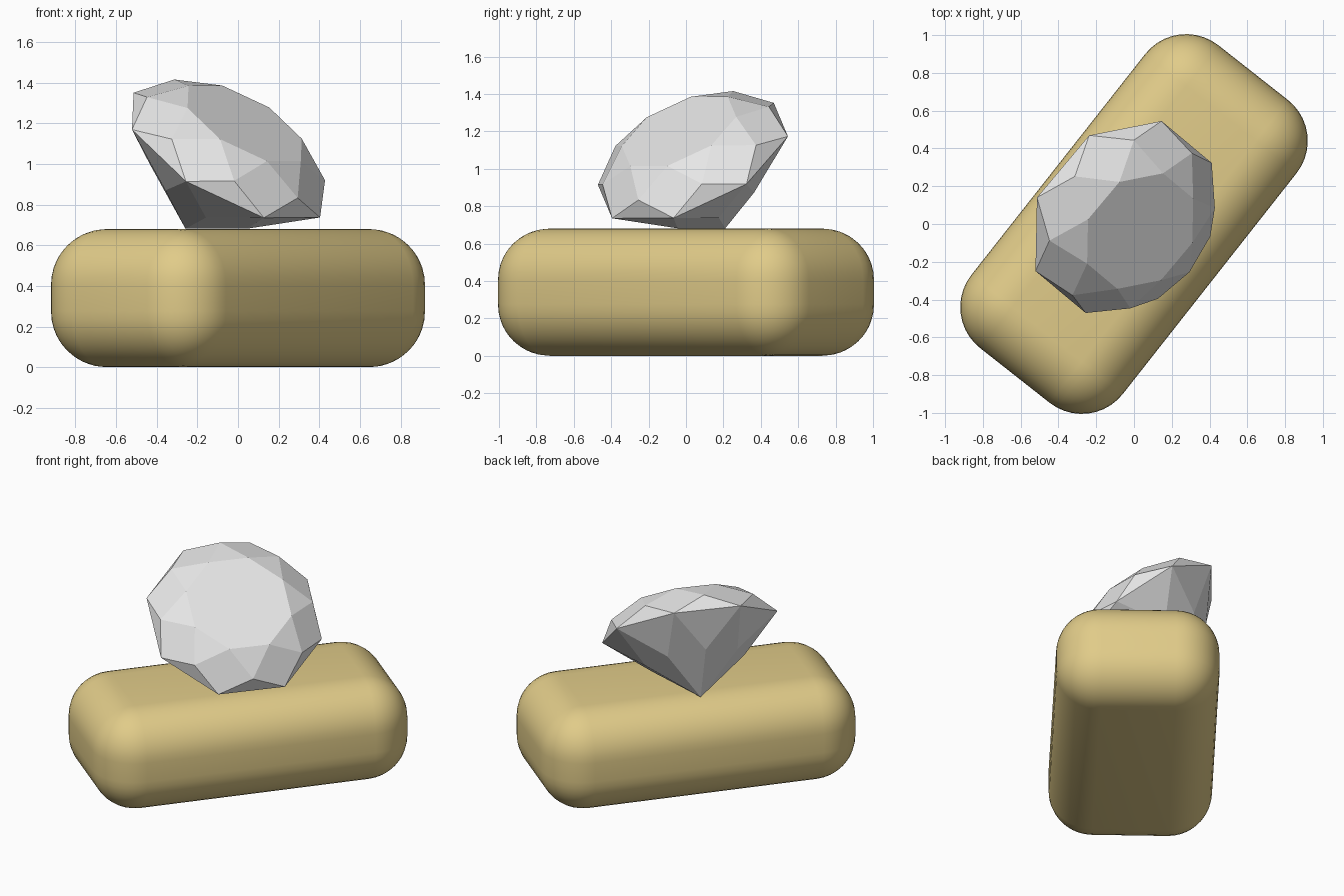
import bpy, bmesh, math
from mathutils import Vector, Matrix

if "Cube" in bpy.data.objects:
    bpy.data.objects.remove(bpy.data.objects["Cube"])


def material(name, rgb):
    m = bpy.data.materials.new(name)
    m.diffuse_color = (*rgb, 1)
    m.use_nodes = True
    m.node_tree.nodes["Principled BSDF"].inputs["Base Color"].default_value = m.diffuse_color
    return m


def add_object(name, bm, mat):
    bmesh.ops.recalc_face_normals(bm, faces=bm.faces)
    mesh = bpy.data.meshes.new(name)
    bm.to_mesh(mesh)
    bm.free()
    mesh.materials.append(mat)
    ob = bpy.data.objects.new(name, mesh)
    bpy.context.collection.objects.link(ob)
    return ob


sand = material("sandy gold", (0.75, 0.60, 0.25))
pale = material("pale grey", (0.8, 0.8, 0.8))

# Rounded bar, turned about the vertical
L, W, H, R = 2.04, 1.02, 0.68, 0.276
bm = bmesh.new()
bmesh.ops.create_cube(bm, size=1)
bmesh.ops.scale(bm, vec=(L, W, H), verts=bm.verts)
bmesh.ops.bevel(bm, geom=bm.edges[:], offset=R, offset_type='OFFSET',
                segments=10, profile=0.5, affect='EDGES', clamp_overlap=True)
for f in bm.faces:
    f.smooth = True
bar = add_object("rounded_bar", bm, sand)
bar.location = (0, 0, H / 2)
bar.rotation_euler.z = math.radians(51.8)

# Brilliant-cut gem: rings of eight, alternately turned half a step
N = 8


def ring(bm, r, z, half):
    return [bm.verts.new((r * math.cos(2 * math.pi * (i + half) / N),
                          r * math.sin(2 * math.pi * (i + half) / N), z))
            for i in range(N)]


bm = bmesh.new()
table = ring(bm, 0.338, 0.194, 0)
crown = ring(bm, 0.491, 0.100, 0.5)
girdle = ring(bm, 0.5615, 0.0, 0)
pavilion = ring(bm, 0.319, -0.2145, 0.5)
tip = bm.verts.new((0, 0, -0.45))
bm.faces.new(table)
for i in range(N):
    j, p = (i + 1) % N, i - 1
    bm.faces.new((table[i], crown[i], table[j]))              # star facet
    bm.faces.new((table[i], crown[p], girdle[i], crown[i]))   # crown kite
    bm.faces.new((crown[i], girdle[i], girdle[j]))            # upper girdle
    bm.faces.new((pavilion[i], girdle[j], girdle[i]))         # lower girdle
    bm.faces.new((tip, pavilion[i], girdle[i], pavilion[p]))  # pavilion kite
gem = add_object("cut_gem", bm, pale)

# Lean the gem so its lowest edge rests on the bar
axis = Vector((0.452, -0.384, 0.805)).normalized()
side = Vector((0.201, 0.508, 0.1295))
side = (side - axis * side.dot(axis)).normalized()
up = axis.cross(side)
gem.matrix_world = (Matrix.Translation((-0.055, 0.037, 1.0435))
                    @ Matrix((side, up, axis)).transposed().to_4x4())
